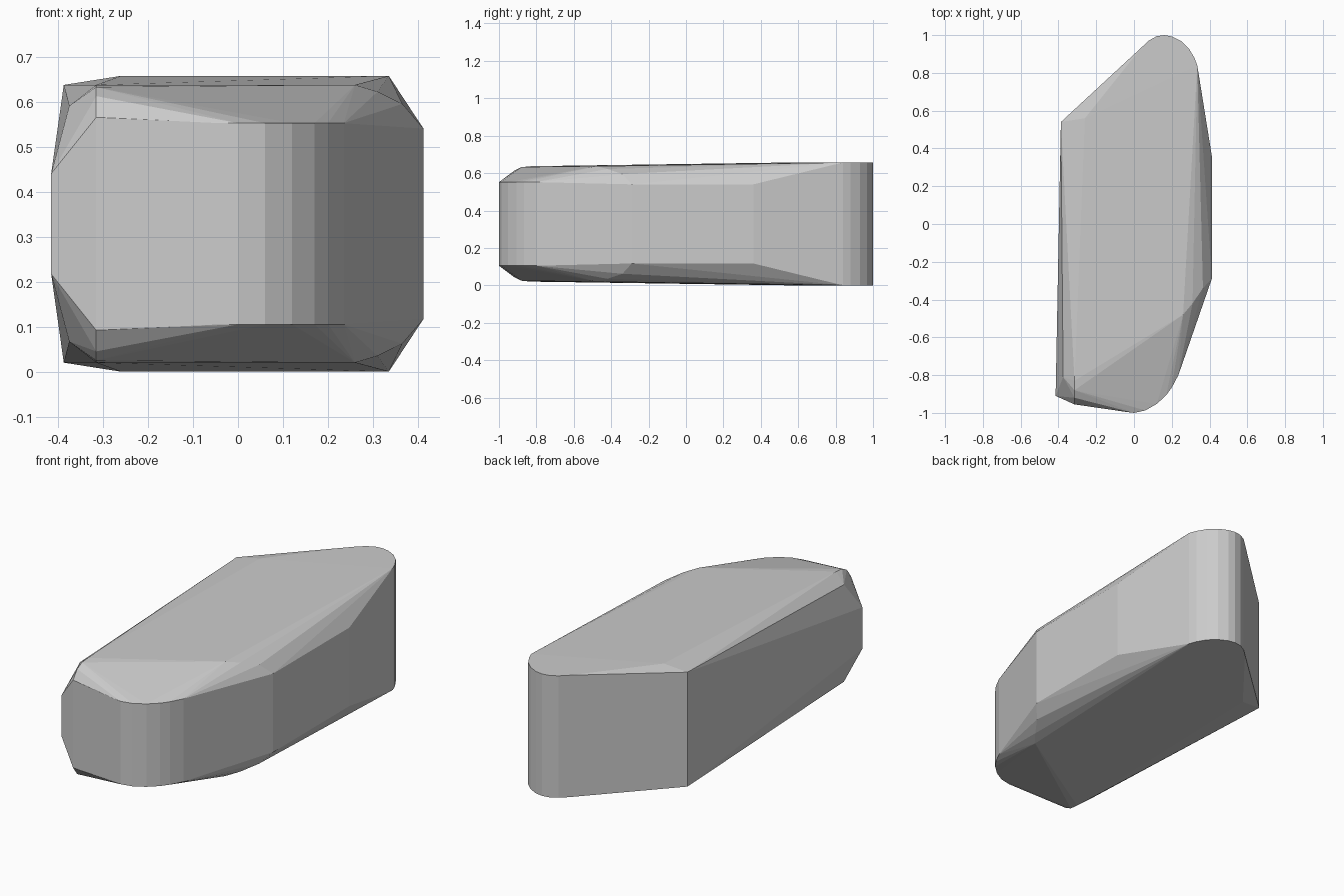
import bpy, bmesh

if "Cube" in bpy.data.objects:
    bpy.data.objects.remove(bpy.data.objects["Cube"])

MID = 0.3285  # the body mirrors about this height

# Upper half outline points; the lower half is their mirror image
back_arc = [(0.04, 0.935), (0.08, 0.972), (0.12, 0.994), (0.16, 1.0), (0.20, 0.993),
            (0.25, 0.968), (0.29, 0.93), (0.32, 0.88), (0.335, 0.84)]
front_arc = [(-0.04, -0.995), (0.0, -1.0), (0.06, -0.987), (0.12, -0.953),
             (0.17, -0.907), (0.20, -0.866), (0.235, -0.80)]
front_left_bevel = [(-0.83, 0.637), (-0.88, 0.632), (-0.92, 0.612), (-0.955, 0.565)]

points = [(x, y, 0.657) for x, y in back_arc]
points += [(x, y, 0.552) for x, y in front_arc]
points += [(-0.315, y, z) for y, z in front_left_bevel]
# Left side corners
points += [(-0.26, 0.56, 0.657), (-0.387, 0.54, 0.637),
           (-0.375, -0.81, 0.59), (-0.415, -0.91, 0.44)]
# Right side shoulder
points += [(0.26, -0.48, 0.637), (0.31, -0.42, 0.622), (0.365, -0.34, 0.595),
           (0.412, -0.29, 0.54), (0.412, 0.36, 0.54)]

# Wrap both halves in a convex faceted shell
bm = bmesh.new()
for x, y, z in points:
    bm.verts.new((x, y, z))
    bm.verts.new((x, y, 2 * MID - z))
hull = bmesh.ops.convex_hull(bm, input=bm.verts)
inside = [g for g in hull["geom_interior"] + hull["geom_unused"]
          if isinstance(g, bmesh.types.BMVert)]
bmesh.ops.delete(bm, geom=list(set(inside)), context='VERTS')
bmesh.ops.dissolve_limit(bm, angle_limit=0.01, verts=bm.verts, edges=bm.edges)
bmesh.ops.recalc_face_normals(bm, faces=bm.faces)

mesh = bpy.data.meshes.new("faceted_body")
bm.to_mesh(mesh)
bm.free()
body = bpy.data.objects.new("faceted_body", mesh)
bpy.context.collection.objects.link(body)
